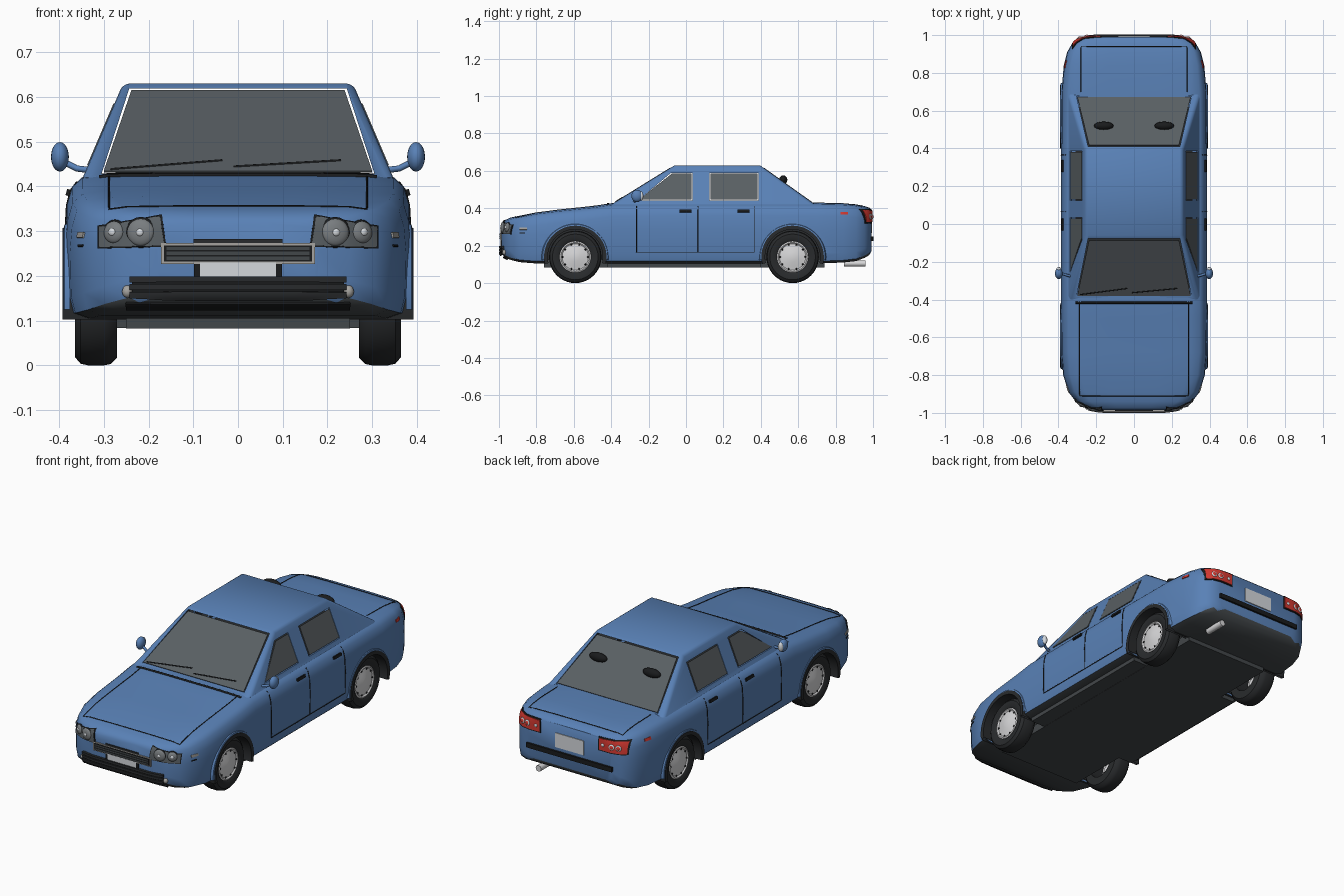
import bpy, bmesh, math
from mathutils import Vector
from mathutils.bvhtree import BVHTree

if "Cube" in bpy.data.objects:
    bpy.data.objects.remove(bpy.data.objects["Cube"])


def material(name, r, g, b):
    m = bpy.data.materials.new(name)
    m.use_nodes = True
    m.diffuse_color = (r, g, b, 1)
    m.node_tree.nodes["Principled BSDF"].inputs["Base Color"].default_value = (r, g, b, 1)
    return m


BLUE = material("body blue", .10, .22, .47)
GLASS = material("window grey", .10, .115, .125)
DARK = material("rubber dark", .022, .024, .026)
FLOOR = material("floor grey", .055, .063, .068)
BLACK = material("trim black", .01, .011, .012)
SILVER = material("silver", .68, .68, .69)
TRIM = material("trim grey", .38, .37, .35)
LAMP = material("lamp grey", .19, .205, .215)
RED = material("lamp red", .65, .04, .03)
PALE = material("plate pale", .66, .69, .72)


def new_object(name, bm, *mats):
    mesh = bpy.data.meshes.new(name)
    bm.to_mesh(mesh)
    bm.free()
    ob = bpy.data.objects.new(name, mesh)
    bpy.context.collection.objects.link(ob)
    for m in mats:
        mesh.materials.append(m)
    return ob


def bake(ob):
    """Apply all modifiers, or turn a curve into a mesh."""
    bpy.context.view_layer.update()
    mesh = bpy.data.meshes.new_from_object(ob.evaluated_get(bpy.context.evaluated_depsgraph_get()))
    name = ob.name
    bpy.data.objects.remove(ob)
    mesh.name = name
    ob = bpy.data.objects.new(name, mesh)
    bpy.context.collection.objects.link(ob)
    return ob


def smooth(ob, angle=35):
    bpy.ops.object.select_all(action='DESELECT')
    ob.select_set(True)
    bpy.context.view_layer.objects.active = ob
    bpy.ops.object.shade_smooth_by_angle(angle=math.radians(angle))


def cut(ob, cutters):
    for c in cutters:
        c.hide_render = True
        mod = ob.modifiers.new("cut", 'BOOLEAN')
        mod.object, mod.operation, mod.solver = c, 'DIFFERENCE', 'EXACT'
    ob = bake(ob)
    for c in cutters:
        bpy.data.objects.remove(c)
    return ob


def prism(poly, axis):
    """Long prism along x or y, for cutting."""
    bm = bmesh.new()
    put = (lambda a, b, t: (t, a, b)) if axis == 'x' else (lambda a, b, t: (a, t, b))
    rings = [[bm.verts.new(put(a, b, t)) for a, b in poly] for t in (-1, 1)]
    bm.faces.new(rings[0])
    bm.faces.new(rings[1])
    for i in range(len(poly)):
        j = (i + 1) % len(poly)
        bm.faces.new((rings[0][i], rings[0][j], rings[1][j], rings[1][i]))
    bmesh.ops.recalc_face_normals(bm, faces=bm.faces)
    return new_object("cutter", bm)


def lathe(name, profile, mat, y0, z0, side=1, start=0, arc=360, steps=40):
    """Turn an (x, radius) profile about an axle along x."""
    bm = bmesh.new()
    rings = []
    for k in range(steps + 1):
        a = math.radians(start + arc * k / steps)
        rings.append([bm.verts.new((side * x, y0 + r * math.cos(a), z0 + r * math.sin(a))) for x, r in profile])
    for p, q in zip(rings, rings[1:]):
        for i in range(len(profile) - 1):
            bm.faces.new((p[i], p[i + 1], q[i + 1], q[i]))
    bmesh.ops.remove_doubles(bm, verts=bm.verts, dist=1e-5)
    bmesh.ops.recalc_face_normals(bm, faces=bm.faces)
    ob = new_object(name, bm, mat)
    smooth(ob)
    return ob


def balls(name, places, scale, mat, turn=None):
    bm = bmesh.new()
    for p in places:
        for v in bmesh.ops.create_uvsphere(bm, u_segments=20, v_segments=10, radius=1)["verts"]:
            q = Vector([a * b for a, b in zip(v.co, scale)])
            v.co = Vector(p) + (turn @ q if turn else q)
    smooth(new_object(name, bm, mat), 60)


VIEW = {'front': (0, 1, 0), 'back': (0, -1, 0), 'left': (-1, 0, 0),
        'right': (1, 0, 0), 'top': (0, 0, -1), 'below': (0, 0, 1)}


def drape(tree, view, a, b):
    """Project a 2D point on to a surface along a viewing direction."""
    d = Vector(VIEW[view])
    p = Vector((a, b, 0) if d.z else (a, 0, b) if d.y else (0, a, b))
    hit = tree.ray_cast(p - d * 3, d)
    if hit[0] is None:
        hit = tree.find_nearest(p - d)
    return hit[0], hit[1]


def patch(name, tree, view, quad, mat, raised=.003, nu=12, nv=5):
    bm = bmesh.new()
    c = [Vector(p) for p in quad]
    rows = []
    for j in range(nv + 1):
        lo, hi = c[0].lerp(c[3], j / nv), c[1].lerp(c[2], j / nv)
        rows.append([bm.verts.new(drape(tree, view, *lo.lerp(hi, i / nu))[0]) for i in range(nu + 1)])
    for p, q in zip(rows, rows[1:]):
        for i in range(nu):
            bm.faces.new((p[i], p[i + 1], q[i + 1], q[i]))
    ob = new_object(name, bm, mat)
    mod = ob.modifiers.new("thick", 'SOLIDIFY')
    mod.thickness, mod.offset = raised * 2, 0
    smooth(bake(ob))


def rect(a0, a1, b0, b1):
    return [(a0, b0), (a1, b0), (a1, b1), (a0, b1)]


def tube(name, points, radius, mat):
    cu = bpy.data.curves.new(name, 'CURVE')
    cu.dimensions, cu.bevel_depth, cu.bevel_resolution, cu.use_fill_caps = '3D', radius, 2, True
    sp = cu.splines.new('POLY')
    sp.points.add(len(points) - 1)
    for s, p in zip(sp.points, points):
        s.co = (*p, 1)
    cu.materials.append(mat)
    ob = bpy.data.objects.new(name, cu)
    bpy.context.collection.objects.link(ob)
    bake(ob)


def seam(name, tree, view, path, radius=.0024):
    pts = []
    for p, q in zip(path, path[1:]):
        pts += [drape(tree, view, *Vector(p).lerp(Vector(q), i / 14))[0] for i in range(15)]
    tube(name, pts, radius, BLACK)


# Body shell: stations of (y, half width, bottom, top)
STATIONS = [(-.986, .18, .16, .318), (-.972, .25, .14, .335), (-.94, .308, .125, .35),
            (-.89, .347, .112, .36), (-.8, .375, .105, .378), (-.68, .385, .105, .393),
            (-.5, .386, .105, .412), (-.39, .386, .105, .428), (0, .386, .105, .43),
            (.4, .386, .105, .43), (.7, .384, .105, .43), (.84, .372, .11, .427),
            (.91, .354, .118, .421), (.955, .328, .135, .412), (.98, .295, .15, .403), (.991, .25, .17, .393)]
bm = bmesh.new()
rings = []
for y, w, lo, hi in STATIONS:
    half = [(.35 * w, hi), (.75 * w, hi - .002), (.9 * w, hi - .009), (.96 * w, hi - .03), (.99 * w, hi - .07),
            (w, (lo + hi) / 2 + .02), (.995 * w, lo + .05), (.97 * w, lo + .012), (.88 * w, lo)]
    rings.append([bm.verts.new((x, y, z)) for x, z in half + [(-x, z) for x, z in reversed(half)]])
for p, q in zip(rings, rings[1:]):
    for i in range(len(p)):
        j = (i + 1) % len(p)
        bm.faces.new((p[i], p[j], q[j], q[i]))
bm.faces.new(rings[0])
bm.faces.new(rings[-1])
bmesh.ops.recalc_face_normals(bm, faces=bm.faces)
BODY = BVHTree.FromBMesh(bm)
body = new_object("body", bm, BLUE, FLOOR, DARK)
AXLES = (-.592, .57)
HUB_Z = .14
body = cut(body, [lathe("well", [(.22, 0), (.22, .16), (.5, .16), (.5, 0)], DARK, y, HUB_Z, s)
                  for y in AXLES for s in (-1, 1)])
for f in body.data.polygons:
    near = min(math.hypot(f.center.y - y, f.center.z - HUB_Z) for y in AXLES) < .165
    inside = near and abs(f.center.x) < .384 and (abs(f.normal.x) < .5 or abs(f.center.x) < .25)
    f.material_index = 2 if inside and f.center.z > .12 else 1 if f.normal.z < -.3 else 0
smooth(body, 40)
patch("underbody", BODY, 'below', rect(-.25, .25, -.76, .74), FLOOR, .022)
patch("sill_floor", BODY, 'below', rect(-.335, .335, -.42, .4), FLOOR, .021)

# Cabin: tapered hollow shell with window openings
bm = bmesh.new()
low = [bm.verts.new((x, y, .42)) for x, y in ((-.347, -.4), (.347, -.4), (.347, .69), (-.347, .69))]
high = [bm.verts.new((x, y, .63)) for x, y in ((-.257, -.06), (.257, -.06), (.257, .395), (-.257, .395))]
for i in range(4):
    j = (i + 1) % 4
    bm.faces.new((low[i], low[j], high[j], high[i]))
bm.faces.new(high)
bmesh.ops.recalc_face_normals(bm, faces=bm.faces)
soft = [e for e in bm.edges if max(v.co.z for v in e.verts) > .5 and abs(e.verts[0].co.y - e.verts[1].co.y) > .1]
bmesh.ops.bevel(bm, geom=soft, offset=.015, segments=3, profile=.5, affect='EDGES')
CABIN = BVHTree.FromBMesh(bm)
cabin = new_object("cabin", bm, BLUE, DARK)
mod = cabin.modifiers.new("shell", 'SOLIDIFY')
mod.thickness, mod.offset, mod.material_offset = .008, -1, 1
SCREEN = [(-.305, .428), (.305, .428), (.243, .619), (-.243, .619)]
FRONT_PANE = [(-.255, .442), (.035, .442), (.035, .59), (-.08, .59)]
REAR_PANE = rect(.125, .387, .442, .59)
cabin = cut(cabin, [prism(SCREEN, 'y'), prism(FRONT_PANE, 'x'), prism(REAR_PANE, 'x')])
smooth(cabin)
patch("cabin_floor", BODY, 'top', rect(-.31, .31, -.34, .62), DARK)


# Glass panes, a little smaller than their openings
def shrink(quad, gap=.005):
    c = sum((Vector(p) for p in quad), Vector((0, 0))) / 4
    return [(a + math.copysign(gap, c.x - a), b + math.copysign(gap, c.y - b)) for a, b in quad]


patch("windscreen", CABIN, 'front', shrink(SCREEN), GLASS, .002)
patch("rear_window", CABIN, 'back', shrink(SCREEN), GLASS, .002)
for view in ('left', 'right'):
    patch(view + "_front_window", CABIN, view, shrink(FRONT_PANE), GLASS, .002)
    patch(view + "_rear_window", CABIN, view, shrink(REAR_PANE), GLASS, .002)
seam("right_wiper", CABIN, 'front', [(-.285, .437), (-.035, .457)], .004)
seam("left_wiper", CABIN, 'front', [(-.01, .443), (.23, .457)], .004)

# Bonnet and boot seams
seam("cowl_strip", BODY, 'top', [(-.31, -.417), (.31, -.417)], .006)
seam("bonnet_seam", BODY, 'top', [(-.288, -.41), (-.288, -.91), (.288, -.91), (.288, -.41)])
seam("boot_seam", BODY, 'top', [(-.28, .7), (-.28, .94), (.28, .94), (.28, .7)])

# Parts on each side
for s, side in ((-1, "right"), (1, "left")):
    for path in ([(-.265, .41), (-.265, .165), (.365, .165), (.365, .41)], [(.065, .41), (.065, .165)]):
        seam(side + "_door_seam", BODY, side, path)
    for y in (0, .31):
        patch(side + "_door_handle", BODY, side, rect(y - .035, y + .03, .378, .392), BLACK, .009)
    patch(side + "_front_marker", BODY, side, rect(-.89, -.85, .285, .297), TRIM, .004)
    patch(side + "_front_marker_line", BODY, side, rect(-.89, -.86, .265, .27), BLACK)
    patch(side + "_rear_marker", BODY, side, rect(.825, .865, .366, .38), RED, .004)

    # Mirror on its stalk
    tube(side + "_mirror_stalk", [(s * .32, -.28, .435), (s * .36, -.27, .44), (s * .39, -.26, .455)], .007, BLUE)
    balls(side + "_mirror", [(s * .398, -.262, .466)], (.02, .03, .033), BLUE)
    balls(side + "_mirror_glass", [(s * .398, -.24, .466)], (.014, .012, .025), PALE)

    # Wheels and arches
    for y, end in zip(AXLES, ("front", "rear")):
        name = f"{end}_{side}_"
        lathe(name + "tyre", [(.27, .08), (.27, .122), (.285, .137), (.3, .14), (.335, .14), (.352, .136),
                              (.364, .122), (.364, .095), (.355, .082), (.27, .08)], DARK, y, HUB_Z, s)
        lathe(name + "hubcap", [(.34, .086), (.357, .084), (.36, .077), (.354, .07), (.358, .05),
                                (.364, .025), (.366, 0)], SILVER, y, HUB_Z, s)
        holes = [math.tau * k / 10 for k in range(10)]
        balls(name + "hub_holes", [(s * .355, y + .068 * math.cos(a), HUB_Z + .068 * math.sin(a)) for a in holes],
              (.005, .005, .005), BLACK)
        lathe(name + "arch_liner", [(.24, .147), (.392, .147), (.392, .167), (.24, .167), (.24, .147)],
              DARK, y, HUB_Z, s, -13, 206)
        lathe(name + "arch_lip", [(.36, .166), (.39, .166), (.388, .174), (.375, .18)], BLUE, y, HUB_Z, s, -5, 190)

    # Headlamps
    patch(side + "_headlamp_rim", BODY, 'front',
          [(s * .16, .265), (s * .312, .261), (s * .312, .312), (s * .17, .336)], BLACK, .003)
    patch(side + "_headlamp", BODY, 'front',
          [(s * .164, .268), (s * .309, .264), (s * .308, .309), (s * .174, .332)], GLASS, .005)
    for x, r in ((.276, .025), (.217, .031)):
        p, n = drape(BODY, 'front', s * x, .297)
        turn = n.to_track_quat('Z', 'Y')
        balls(side + "_headlamp_ring", [p], (r + .004, r + .004, .009), BLACK, turn)
        balls(side + "_headlamp_lens", [p + n * .002], (r, r, .012), LAMP, turn)
        balls(side + "_headlamp_bulb", [p + n * .011], (.009, .009, .006), PALE, turn)
    p, n = drape(BODY, 'front', s * .247, .165)
    balls(side + "_fog_lamp", [p], (.012, .012, .014), TRIM)

    # Tail lamps
    patch(side + "_tail_lamp_rim", BODY, 'back', rect(s * .172, s * .326, .32, .394), BLACK, .004)
    patch(side + "_tail_lamp", BODY, 'back', rect(s * .178, s * .32, .326, .388), RED, .007)
    for x, r, lift, m in ((.2, .009, .006, PALE), (.25, .016, .006, PALE), (.285, .016, .006, PALE),
                          (.25, .011, .008, RED), (.285, .011, .008, RED)):
        p, n = drape(BODY, 'back', s * x, .355)
        balls(side + "_tail_lamp_ring", [p + n * lift], (r, r, .005), m, n.to_track_quat('Z', 'Y'))
    balls(side + "_rear_pod", [(s * .16, .52, .552)], (.052, .022, .024), BLACK)

# Nose: grille, number plate and bumper bars
patch("grille_top", BODY, 'front', rect(-.1, .1, .268, .282), DARK, .004)
patch("grille_frame", BODY, 'front', rect(-.172, .172, .227, .273), TRIM, .006)
patch("grille_back", BODY, 'front', rect(-.165, .165, .232, .268), BLACK, .008)
for z in (.236, .247, .258):
    patch("grille_bar", BODY, 'front', rect(-.16, .16, z, z + .007), FLOOR, .01)
patch("front_plate_frame", BODY, 'front', rect(-.098, .098, .19, .233), BLACK, .005)
patch("front_plate", BODY, 'front', rect(-.085, .085, .198, .23), PALE, .0065)
for z in (.152, .169, .186):
    patch("bumper_bar", BODY, 'front', rect(-.24, .24, z, z + .013), DARK, .014)
patch("bumper_back", BODY, 'front', rect(-.235, .235, .154, .197), BLACK, .008)
patch("bumper_lip", BODY, 'front', rect(-.25, .25, .13, .142), BLACK, .008)

# Tail: number plate, bumper strip and exhaust
patch("rear_plate", BODY, 'back', rect(-.085, .085, .268, .345), PALE, .004)
patch("rear_bumper_strip", BODY, 'back', rect(-.255, .255, .224, .249), BLACK, .011)
tube("exhaust", [(.21, .845, .105), (.21, .96, .105)], .017, SILVER)
